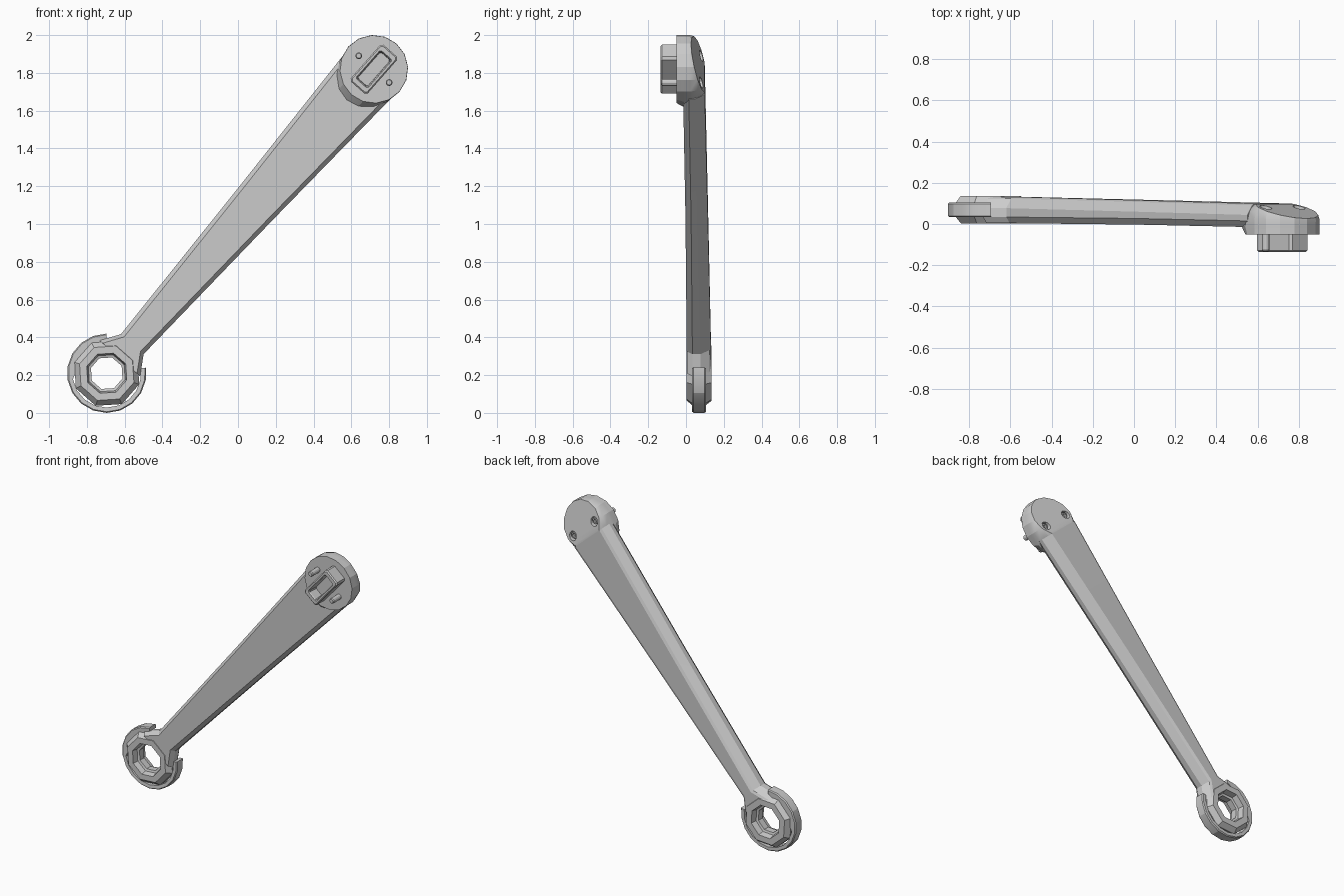
import bpy, bmesh, math
from mathutils import Vector

if "Cube" in bpy.data.objects:
    bpy.data.objects.remove(bpy.data.objects["Cube"])

# Local frame: u runs along the arm from the ring centre, v across it, y is depth
ANG = math.atan2(1.61, 1.415)
D = Vector((math.cos(ANG), 0, math.sin(ANG)))
N = Vector((-math.sin(ANG), 0, math.cos(ANG)))
O = Vector((-0.695, 0, 0.21))
HEAD = 2.143


def P(u, v, y):
    return O + D * u + N * v + Vector((0, y, 0))


def loft(name, rings, caps=True, loop=False, cut=None):
    """Skin a list of equal-length point rings; optionally trim with a plane."""
    bm = bmesh.new()
    vs = [[bm.verts.new(p) for p in r] for r in rings]
    n = len(vs[0])
    pairs = list(zip(vs, vs[1:])) + ([(vs[-1], vs[0])] if loop else [])
    for a, b in pairs:
        for i in range(n):
            j = (i + 1) % n
            bm.faces.new((a[i], a[j], b[j], b[i]))
    if caps and not loop:
        bm.faces.new(vs[0])
        bm.faces.new(vs[-1])
    if cut:
        g = bm.verts[:] + bm.edges[:] + bm.faces[:]
        bmesh.ops.bisect_plane(bm, geom=g, plane_co=cut[0], plane_no=cut[1], clear_outer=True)
        bmesh.ops.holes_fill(bm, edges=[e for e in bm.edges if e.is_boundary], sides=0)
    bmesh.ops.recalc_face_normals(bm, faces=bm.faces[:])
    me = bpy.data.meshes.new(name)
    bm.to_mesh(me)
    bm.free()
    ob = bpy.data.objects.new(name, me)
    bpy.context.collection.objects.link(ob)
    return ob


def circle(u, v, y, r, n, phase=0.0):
    a = [phase + 2 * math.pi * i / n for i in range(n)]
    return [P(u + r * math.cos(t), v + r * math.sin(t), y) for t in a]


def lathe(name, u, v, profile, n, phase=0.0, **kw):
    return loft(name, [circle(u, v, y, r, n, phase) for r, y in profile], **kw)


def rect(hu, hv, c, y):
    pts = [(hu, hv - c), (hu - c, hv), (c - hu, hv), (-hu, hv - c),
           (-hu, c - hv), (c - hu, -hv), (hu - c, -hv), (hu, c - hv)]
    return [P(HEAD + a, b, y) for a, b in pts]


# Arm: chamfered section, flaring into the hub at one end and the head at the other
def section(u, w, yf, yb):
    half = [(w - 0.022, yf), (w, yf + 0.03), (w, yb - 0.055), (w - 0.032, yb - 0.008), (w - 0.05, yb)]
    return [P(u, v, y) for v, y in half] + [P(u, -v, y) for v, y in reversed(half)]


arm = loft("arm", [section(*s) for s in [
    (0.105, 0.143, 0.005, 0.132), (0.205, 0.080, 0.004, 0.132),
    (1.20, 0.125, -0.003, 0.115), (2.08, 0.170, -0.015, 0.099)]])

# Hub with faceted through hole
lathe("hub", 0, 0, [(0.112, 0.002), (0.152, 0.002), (0.182, 0.037), (0.182, 0.100), (0.155, 0.135),
                    (0.112, 0.135), (0.103, 0.095), (0.088, 0.09), (0.088, 0.045), (0.103, 0.04)],
      8, math.pi / 8, loop=True)

# Open clip ring wrapped around the hub
clip = []
for i in range(15):
    deg = 90 + i * 20
    deg_c = min(deg, 368)
    ri = 0.155 if 105 < deg < 175 else 0.182
    c = Vector((math.cos(math.radians(deg_c)), 0, math.sin(math.radians(deg_c))))
    clip.append([O + c * r + Vector((0, y, 0)) for r, y in
                 [(ri, 0.035), (0.204, 0.033), (0.21, 0.04), (0.21, 0.098), (0.204, 0.105), (ri, 0.105)]])
loft("clip_ring", clip)

# Head: faceted disc with rounded back, trimmed by a sloping plane at the tip
SIDES = 16
rings = [circle(HEAD, 0, y, r, SIDES) for r, y in
         [(0.18, -0.05), (0.18, -0.01), (0.181, 0.02), (0.17, 0.06), (0.155, 0.083), (0.135, 0.097)]]
for i in range(SIDES):   # ramp from the disc down to the arm
    k = -math.cos(2 * math.pi * i / SIDES)
    if k > 0:
        rings[1][i] -= D * 0.04 * k
head = loft("head", rings, cut=(P(2.08, 0, 0.1), D * 0.07 + Vector((0, 0.23, 0))))

# Hollow rectangular plug on the head
loft("plug", [rect(0.13, 0.060, 0.012, -0.04), rect(0.13, 0.060, 0.012, -0.128),
              rect(0.123, 0.053, 0.010, -0.135), rect(0.100, 0.042, 0.008, -0.135),
              rect(0.095, 0.037, 0.008, -0.128), rect(0.092, 0.034, 0.008, -0.065)])

# Two screws: pin at the front, socket head in a sunk hole at the back
for side, s in (("left", 1), ("right", -1)):
    v = 0.107 * s
    cutter = lathe("screw_hole_cutter_" + side, HEAD, v, [(0.03, 0.045), (0.03, 0.15)], 12)
    cutter.hide_render = True
    cutter.hide_set(True)
    m = head.modifiers.new("hole_" + side, 'BOOLEAN')
    m.operation = 'DIFFERENCE'
    m.solver = 'EXACT'
    m.object = cutter
    lathe("screw_pin_" + side, HEAD, v, [(0.018, -0.04), (0.018, -0.127), (0.013, -0.133)], 12)
    lathe("screw_head_" + side, HEAD, v,
          [(0.023, 0.04), (0.023, 0.066), (0.020, 0.070), (0.012, 0.070), (0.012, 0.055)], 12)

# Smooth shading with sharp edges kept
bpy.ops.object.select_all(action='DESELECT')
for ob in bpy.context.collection.objects:
    if not ob.hide_render:
        ob.select_set(True)
bpy.context.view_layer.objects.active = head
bpy.ops.object.shade_smooth_by_angle(angle=math.radians(20))
